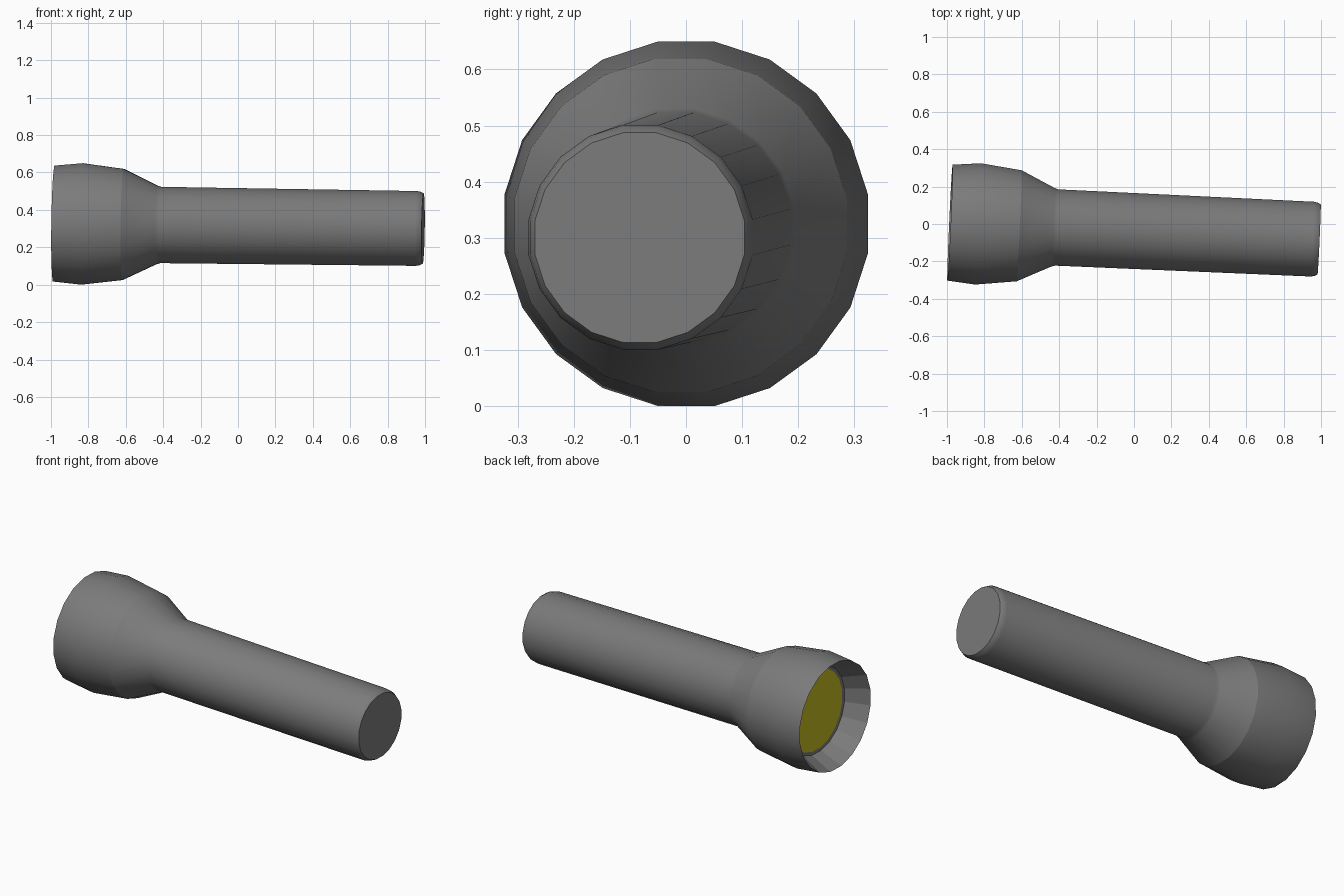
import bpy, bmesh, math

if "Cube" in bpy.data.objects:
    bpy.data.objects.remove(bpy.data.objects["Cube"])

SIDES = 20
LOC = (0, -0.0375, 0.3136)
ROT = (0, math.asin(0.0135), -math.atan(0.0455))   # slight tilt of the whole torch


def material(name, color):
    mat = bpy.data.materials.new(name)
    mat.diffuse_color = color
    mat.use_nodes = True
    mat.node_tree.nodes["Principled BSDF"].inputs["Base Color"].default_value = mat.diffuse_color
    return mat


def lathe(name, profile, mat, cap_start=False, cap_end=False, smooth=None, crease_x=None):
    """Turn (x, flat-to-flat radius) stations around the long axis."""
    bm = bmesh.new()
    rings = []
    for x, r in profile:
        r /= math.cos(math.pi / SIDES)
        angles = [(i + 0.5) * math.tau / SIDES for i in range(SIDES)]
        rings.append([bm.verts.new((x, r * math.cos(a), r * math.sin(a))) for a in angles])
    for a, b in zip(rings, rings[1:]):
        for i in range(SIDES):
            j = (i + 1) % SIDES
            bm.faces.new((a[i], b[i], b[j], a[j])[::-1])
    if cap_start:
        bm.faces.new(rings[0][::-1])
    if cap_end:
        bm.faces.new(rings[-1])
    mesh = bpy.data.meshes.new(name)
    bm.to_mesh(mesh)
    bm.free()
    mesh.materials.append(mat)
    obj = bpy.data.objects.new(name, mesh)
    bpy.context.collection.objects.link(obj)
    obj.location, obj.rotation_euler = LOC, ROT
    if smooth:
        bpy.ops.object.select_all(action='DESELECT')
        obj.select_set(True)
        bpy.context.view_layer.objects.active = obj
        bpy.ops.object.shade_smooth_by_angle(angle=math.radians(smooth))
    # Keep one ring crisp
    if crease_x is not None:
        for e in mesh.edges:
            if all(abs(mesh.vertices[v].co.x - crease_x) < 1e-4 for v in e.vertices):
                e.use_edge_sharp = True
    return obj


dark = material("dark_grey", (0.2, 0.2, 0.2, 1))
yellow = material("lens_yellow", (0.57, 0.51, 0.015, 1))

# Outer shell: flared head, neck cone, long handle and rounded tail
lathe("torch_body", [(-0.985, 0.310), (-0.835, 0.3245), (-0.615, 0.297), (-0.435, 0.2105),
                     (-0.415, 0.204), (0.955, 0.200), (0.975, 0.196), (0.991, 0.187)],
      dark, cap_end=True, smooth=30, crease_x=-0.615)

# Recessed reflector wall, running inward from the lip to the lens seat
lathe("reflector", [(-0.853, 0.232), (-0.855, 0.25), (-0.985, 0.310)], dark)

# Yellow lens disc
lathe("lens", [(-0.853, 0.233), (-0.84, 0.233)], yellow, cap_start=True, cap_end=True)
